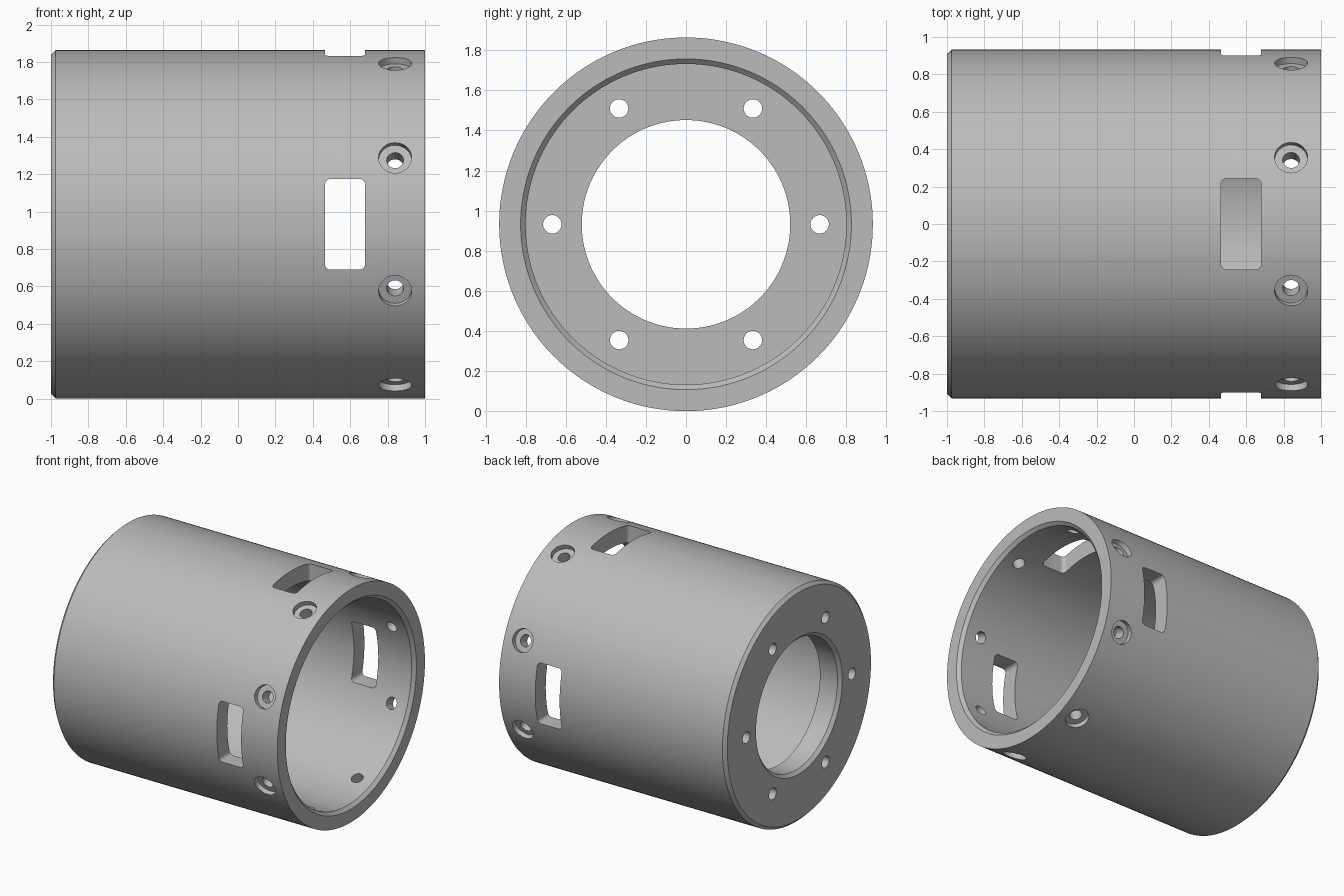
import bpy, bmesh, math
from mathutils import Matrix, Vector

cube = bpy.data.objects.get("Cube")
if cube:
    bpy.data.objects.remove(cube)

R = 0.932          # outer radius, also the height of the axis
CH = 0.025         # chamfer size
AXIS = Matrix.Translation((0, 0, R))

grey = bpy.data.materials.new("machined grey")
grey.use_nodes = True
grey.diffuse_color = (0.5, 0.5, 0.5, 1)
grey.node_tree.nodes["Principled BSDF"].inputs["Base Color"].default_value = (0.5, 0.5, 0.5, 1)


def lathe(bm, profile, steps, matrix):
    """Revolve a closed (x, radius) profile about x; radius 0 points become poles."""
    rings = []
    for x, r in profile:
        count = steps if r > 0 else 1
        rings.append([bm.verts.new(matrix @ Vector((x, r * math.cos(2 * math.pi * i / steps),
                                                    r * math.sin(2 * math.pi * i / steps))))
                      for i in range(count)])
    for a, b in zip(rings, rings[1:] + rings[:1]):
        if len(a) == len(b) == 1:
            continue
        for i in range(steps):
            j = (i + 1) % steps
            quad = [a[i % len(a)], a[j % len(a)], b[j % len(b)], b[i % len(b)]]
            bm.faces.new(list(dict.fromkeys(quad)))


def window(bm, matrix, x0, x1, half, corner):
    """Rounded slot that cuts outward along +y."""
    outline = []
    for k, (cx, cz) in enumerate([(x1 - corner, half - corner), (x0 + corner, half - corner),
                                  (x0 + corner, corner - half), (x1 - corner, corner - half)]):
        for s in range(7):
            t = (k + s / 6) * math.pi / 2
            outline.append((cx + corner * math.cos(t), cz + corner * math.sin(t)))
    inner, outer = [[bm.verts.new(matrix @ Vector((x, y, z))) for x, z in outline]
                    for y in (0.5, 1.1)]
    bm.faces.new(inner)
    bm.faces.new(outer[::-1])
    for i in range(len(outline)):
        j = (i + 1) % len(outline)
        bm.faces.new((inner[j], inner[i], outer[i], outer[j]))


def to_object(bm, name):
    bmesh.ops.recalc_face_normals(bm, faces=bm.faces)
    mesh = bpy.data.meshes.new(name)
    bm.to_mesh(mesh)
    bm.free()
    mesh.materials.append(grey)
    obj = bpy.data.objects.new(name, mesh)
    bpy.context.collection.objects.link(obj)
    return obj


# Cup-shaped housing with a bored end wall and chamfered edges
bm = bmesh.new()
lathe(bm, [(-1, 0.52 + CH), (-1, R - CH), (CH - 1, R), (1, R), (1, 0.80 + CH),
           (1 - CH, 0.80), (-0.82, 0.80), (-0.82, 0.52), (CH - 1, 0.52)], 160, AXIS)
housing = to_object(bm, "housing")

# Cutters: end wall bolt holes, radial counterbored holes, three windows
bm = bmesh.new()
for k in range(6):
    a = k * math.pi / 3
    centre = Matrix.Translation((0, 0.667 * math.cos(a), 0.667 * math.sin(a)))
    lathe(bm, [(-1.1, 0), (-1.1, 0.046), (-0.7, 0.046), (-0.7, 0)], 32, AXIS @ centre)
for k in range(8):
    turn = Matrix.Rotation((k + 0.5) * math.pi / 4, 4, 'X')
    outward = Matrix.Translation((0.84, 0, 0)) @ Matrix.Rotation(math.pi / 2, 4, 'Z')
    lathe(bm, [(0.6, 0), (0.6, 0.045), (R - 0.04, 0.045), (R - 0.04, 0.088), (1.1, 0.088), (1.1, 0)],
          40, AXIS @ turn @ outward)
for k in range(3):
    window(bm, AXIS @ Matrix.Rotation(k * math.pi / 2, 4, 'X'), 0.465, 0.68, 0.243, 0.03)
cutter = to_object(bm, "hole_cutter")
cutter.hide_render = True

cut = housing.modifiers.new("holes", 'BOOLEAN')
cut.operation = 'DIFFERENCE'
cut.solver = 'EXACT'
cut.object = cutter

# Bake the cut, then smooth the curved walls only
bpy.ops.object.select_all(action='DESELECT')
housing.select_set(True)
bpy.context.view_layer.objects.active = housing
bpy.ops.object.modifier_apply(modifier=cut.name)
bpy.data.objects.remove(cutter)
bpy.ops.object.shade_smooth_by_angle(angle=math.radians(30))
